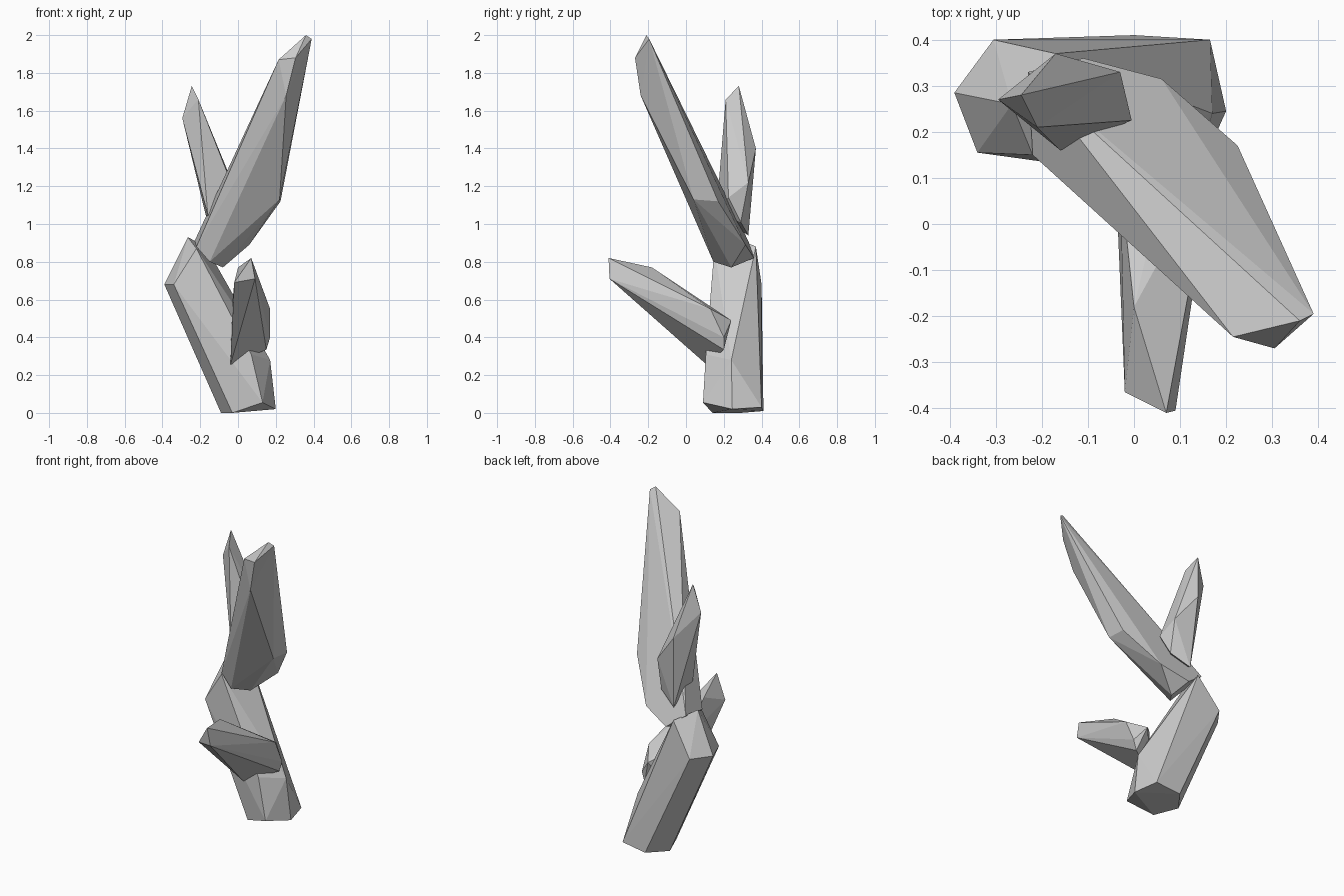
import bpy
import bmesh
from math import radians
from mathutils import Vector

default_cube = bpy.data.objects.get("Cube")
if default_cube:
    bpy.data.objects.remove(default_cube, do_unlink=True)


def make_material(name, colour):
    material = bpy.data.materials.new(name)
    material.use_nodes = True
    material.diffuse_color = colour
    for node in material.node_tree.nodes:
        if node.type == "BSDF_PRINCIPLED":
            node.inputs["Base Color"].default_value = colour
    return material


stone_grey = make_material("stone_grey", (0.6, 0.6, 0.6, 1))


def faceted_shard(name, *rings):
    """Wrap a skin of flat facets around the corner rings of one shard."""
    bm = bmesh.new()
    for ring in rings:
        for corner in ring:
            bm.verts.new(Vector(corner))
    result = bmesh.ops.convex_hull(bm, input=list(bm.verts))
    spare = {v for key in ("geom_interior", "geom_unused")
             for v in result[key] if isinstance(v, bmesh.types.BMVert)}
    bmesh.ops.delete(bm, geom=list(spare), context="VERTS")

    # Merge almost level neighbours into clean larger facets
    bmesh.ops.dissolve_limit(bm, angle_limit=radians(2),
                             verts=list(bm.verts), edges=list(bm.edges))
    bmesh.ops.recalc_face_normals(bm, faces=list(bm.faces))
    for face in bm.faces:
        face.smooth = False

    mesh = bpy.data.meshes.new(name)
    bm.to_mesh(mesh)
    bm.free()
    mesh.materials.append(stone_grey)
    shard = bpy.data.objects.new(name, mesh)
    bpy.context.scene.collection.objects.link(shard)
    return shard


# Leaning base shard: foot, knuckle, shoulder and crown
foot = [(.2, .245, .02), (.13, .09, .055), (-.03, .14, 0),
        (-.09, .29, 0), (0, .41, .01), (.165, .4, .03)]
knuckle = [(.17, .24, .28), (.07, .105, .31)]
shoulder = [(-.305, .4, .68), (-.39, .285, .68), (-.34, .155, .68)]
crown = [(-.265, .26, .93), (-.17, .37, .88), (-.22, .15, .87)]
faceted_shard("base_shard", foot, knuckle, shoulder, crown)

# Long upper shard, leaning forward and to the left
root = [(-.08, .24, .77), (-.15, .145, .8), (-.22, .15, .88),
        (-.23, .33, .91), (-.11, .36, .82), (.06, .315, .89)]
belly = [(.225, .17, 1.12), (.22, .04, 1.13), (.255, -.24, 1.68)]
tip = [(.39, -.195, 1.98), (.36, -.21, 2), (.305, -.27, 1.88),
       (.215, -.245, 1.87)]
faceted_shard("long_upper_shard", root, belly, tip)

# Small upper shard, behind the long one
root = [(-.145, .33, .94), (-.03, .29, 1.01), (-.16, .16, 1.05)]
belly = [(-.005, .225, 1.14), (-.03, .33, 1.22), (-.17, .37, 1.4)]
tip = [(-.21, .21, 1.66), (-.295, .27, 1.56), (-.245, .28, 1.73)]
faceted_shard("small_upper_shard", root, belly, tip)

# Low shard, reaching out to the front
root = [(-.04, .11, .255), (.15, .2, .335), (.17, .2, .4),
        (.1, .24, .49)]
belly = [(.17, .13, .55), (-.03, .1, .58), (0, -.18, .77)]
tip = [(-.02, -.365, .69), (.09, -.405, .71), (.07, -.41, .82)]
faceted_shard("low_front_shard", root, belly, tip)
